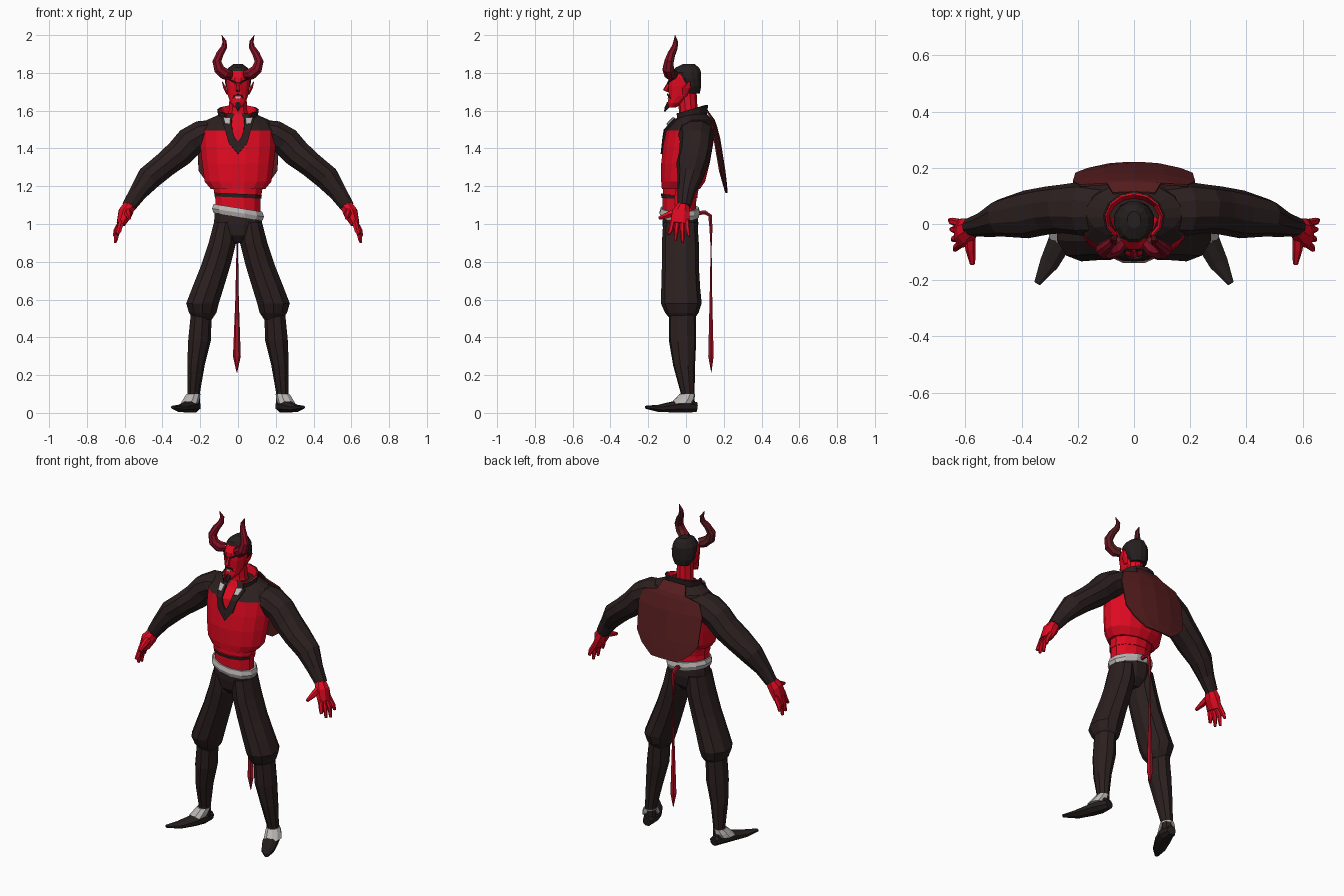
import bpy, bmesh, math
from mathutils import Vector


def mat(name, rgb):
    m = bpy.data.materials.new(name)
    m.diffuse_color = (*rgb, 1)
    return m


RED = mat("bright red", (0.75, 0.003, 0.015))
BLACK = mat("brown black", (0.025, 0.014, 0.014))
CAPE = mat("dark maroon", (0.10, 0.013, 0.014))
HORN = mat("horn crimson", (0.22, 0.005, 0.017))
TAIL = mat("tail crimson", (0.38, 0.006, 0.016))
WHITE = mat("pale grey", (0.50, 0.47, 0.47))
HAIR = mat("near black", (0.019, 0.013, 0.013))
X, Y, Z = Vector((1, 0, 0)), Vector((0, 1, 0)), Vector((0, 0, 1))


def finish(name, bm, mats, mirror=False, rule=None, thick=0):
    bmesh.ops.recalc_face_normals(bm, faces=bm.faces)
    bm.normal_update()
    if rule:
        for f in bm.faces:
            f.material_index = rule(f.calc_center_median(), f.normal)
    me = bpy.data.meshes.new(name)
    bm.to_mesh(me)
    bm.free()
    for m in mats:
        me.materials.append(m)
    ob = bpy.data.objects.new(name, me)
    bpy.context.collection.objects.link(ob)
    if thick:
        s = ob.modifiers.new("thickness", 'SOLIDIFY')
        s.thickness, s.offset = thick, 0
    if mirror:
        mod = ob.modifiers.new("mirror", 'MIRROR')
        mod.use_mirror_merge = False
    return ob


def loft(name, rings, mats, n=10, ref=Y, level=False, mirror=False, rule=None, tilt=0):
    """Rings are (x, y, z, half width, half depth along ref)."""
    bm = bmesh.new()
    pts = [Vector(r[:3]) for r in rings]
    loops = []
    for i, r in enumerate(rings):
        t = Z if level else (pts[min(i + 1, len(pts) - 1)] - pts[max(i - 1, 0)]).normalized()
        v = (ref - t * ref.dot(t)).normalized()
        u = v.cross(t)
        ring = []
        for k in range(n):
            a = 2 * math.pi * (k + 0.5) / n
            p = pts[i] + (u * math.cos(a) * r[3] + v * math.sin(a) * r[4]) * 1.03
            p.z += tilt * p.x
            ring.append(bm.verts.new(p))
        loops.append(ring)
    for a, b in zip(loops, loops[1:]):
        for k in range(n):
            j = (k + 1) % n
            bm.faces.new((a[k], a[j], b[j], b[k]))
    bm.faces.new(loops[0])
    bm.faces.new(loops[-1])
    return finish(name, bm, mats if isinstance(mats, list) else [mats], mirror, rule)


def sheet(name, rows, m, thick=0.006, mirror=False):
    bm = bmesh.new()
    g = [[bm.verts.new(p) for p in row] for row in rows]
    for a, b in zip(g, g[1:]):
        for k in range(len(a) - 1):
            bm.faces.new((a[k], a[k + 1], b[k + 1], b[k]))
    return finish(name, bm, [m], mirror, thick=thick)


# Torso: waist with front sash, vest with black yoke
loft("waist", [(0, -.035, 1.05, .12, .088), (0, -.035, 1.13, .12, .09),
               (0, -.02, 1.24, .14, .1)], RED, 12, level=True)
loft("waist_sash", [(0, -.035, 1.14, .124, .095), (0, -.035, 1.16, .127, .098)],
     [RED, BLACK], 12, level=True, tilt=-.05, rule=lambda c, n: int(c.y < -.06))
loft("vest", [(0, -.027, 1.185, .142, .1), (0, -.015, 1.225, .175, .115),
              (0, -.003, 1.32, .188, .127), (0, .01, 1.41, .197, .13),
              (0, .025, 1.495, .198, .131), (0, .043, 1.55, .165, .098),
              (0, .035, 1.585, .085, .07)], [RED, BLACK], 16, level=True,
     rule=lambda c, n: int(c.z > 1.5 and not (abs(c.x) < .03 and c.y < 0)))

# V neckline trim, pale lapels and standing collar
sheet("neckline_trim", [[(.034, -.064, 1.556), (.088, -.052, 1.556)],
                        [(.03, -.114, 1.497), (.068, -.108, 1.497)],
                        [(.018, -.12, 1.46), (.05, -.122, 1.43)],
                        [(0, -.122, 1.435), (0, -.130, 1.37)]], BLACK, .009, mirror=True)
sheet("lapel", [[(.04, -.072, 1.56), (.078, -.062, 1.563)],
                [(.042, -.102, 1.527), (.068, -.096, 1.53)]], WHITE, .008, mirror=True)
angles = [math.radians(a) for a in range(-50, 231, 28)]
for part, radii, m in (("collar", (.098, .108), BLACK), ("collar_lining", (.075, .101), RED)):
    sheet(part, [[(r * math.cos(a), .022 + r * .85 * math.sin(a),
                   z + lift * math.sin(a)) for a in angles]
                 for r, z, lift in zip(radii, (1.545, 1.605), (.01, .025))], m)

# Back cape panel
rows = [(1.60, .112, .075), (1.55, .148, .095), (1.525, .158, .19), (1.45, .178, .217),
        (1.28, .205, .208), (1.22, .212, .165), (1.165, .217, .09)]
sheet("cape", [[(w * k / 2, y - .6 * (w * k / 2) ** 2, z) for k in range(-2, 3)]
               for z, y, w in rows], CAPE, .008)

# Arms
loft("sleeve", [(.11, .05, 1.50, .055, .085), (.19, .055, 1.475, .076, .093),
                (.255, .054, 1.435, .08, .084), (.31, .048, 1.375, .076, .083),
                (.385, .034, 1.315, .068, .083), (.47, .022, 1.245, .067, .066),
                (.53, 0, 1.165, .048, .045), (.58, -.01, 1.09, .037, .033)],
     BLACK, 10, mirror=True)
loft("palm", [(.57, -.01, 1.105, .032, .03), (.596, -.025, 1.06, .04, .048),
              (.62, -.035, 1.0, .024, .052)], RED, 8, mirror=True)
for i, (x1, y0, y1, z1) in enumerate([(.638, -.069, -.093, .945), (.645, -.046, -.057, .91),
                                      (.65, -.021, -.018, .90), (.655, .003, .015, .935)]):
    loft("finger_%d" % (i + 1), [(.615, y0, 1.02, .016, .014), (x1 - .008, (y0 + y1) / 2, .965, .014, .013),
                                 (x1, y1, z1, .008, .007)], RED, 6, mirror=True)
loft("thumb", [(.585, -.035, 1.07, .022, .02), (.582, -.09, 1.05, .018, .018),
               (.575, -.143, 1.03, .009, .009)], RED, 6, ref=X, mirror=True)

# Hips, belt and trousers
loft("hips", [(0, -.03, .90, .04, .05), (0, -.03, .94, .105, .085),
              (0, -.03, 1.0, .128, .096), (0, -.032, 1.06, .124, .094)], BLACK, 12, level=True)
loft("belt", [(0, -.033, 1.038, .13, .1), (0, -.033, 1.06, .138, .107),
              (0, -.033, 1.085, .13, .1)], WHITE, 12, level=True, tilt=-.16)
loft("trouser_leg", [(.187, -.02, .495, .05, .06), (.187, -.022, .53, .074, .086),
                     (.188, -.025, .58, .088, .105), (.16, -.028, .66, .085, .1),
                     (.118, -.03, .78, .079, .095), (.083, -.03, .90, .074, .095),
                     (.066, -.03, 1.01, .062, .088)], BLACK, 10, level=True, mirror=True)

# Lower legs, spats and shoes
loft("stocking", [(.237, .01, .05, .034, .036), (.235, .008, .11, .033, .037),
                  (.224, -.01, .25, .046, .057), (.206, -.018, .38, .06, .071),
                  (.195, -.02, .54, .055, .07)], BLACK, 9, level=True, mirror=True)
loft("spat", [(.258, -.024, .05, .047, .056), (.247, -.006, .075, .043, .051),
              (.237, .007, .1, .037, .041)], WHITE, 9, level=True, mirror=True)
loft("shoe", [(.228, .057, .03, .026, .027), (.238, 0, .036, .042, .036),
              (.262, -.06, .032, .045, .031), (.302, -.14, .024, .036, .02),
              (.345, -.212, .03, .012, .008)], HAIR, 8, ref=Z, mirror=True)

# Neck and head
loft("neck", [(0, .02, 1.53, .065, .06), (0, .012, 1.60, .05, .048),
              (0, .005, 1.69, .045, .05)], RED, 10, level=True)
loft("head", [(0, -.075, 1.617, .02, .02), (0, -.055, 1.64, .04, .042),
              (0, -.027, 1.68, .054, .064), (0, -.018, 1.73, .062, .076),
              (0, -.012, 1.775, .064, .079), (0, -.005, 1.81, .052, .062)],
     RED, 12, level=True)
loft("hair", [(0, .037, 1.69, .046, .036), (0, .028, 1.73, .066, .053),
              (0, .014, 1.77, .071, .067), (0, .006, 1.802, .067, .075),
              (0, .007, 1.828, .05, .063), (0, .015, 1.847, .024, .03)],
     HAIR, 12, level=True)
loft("nose", [(0, -.09, 1.75, .006, .008), (0, -.108, 1.71, .013, .014),
              (0, -.092, 1.698, .008, .008)], RED, 6, level=True)
loft("ear", [(.055, -.005, 1.685, .006, .014), (.07, .003, 1.72, .009, .022),
             (.084, .018, 1.755, .002, .005)], RED, 6, level=True, mirror=True)
loft("goatee", [(0, -.085, 1.645, .015, .015), (0, -.099, 1.62, .014, .013),
                (0, -.112, 1.596, .004, .004)], HAIR, 6, level=True)
loft("brow", [(.01, -.095, 1.745, .005, .005), (.03, -.09, 1.756, .005, .005),
              (.05, -.07, 1.765, .003, .003)], HAIR, 5, mirror=True)
sheet("moustache", [[(0, -.099, 1.69), (.022, -.09, 1.682), (.03, -.078, 1.665)],
                    [(0, -.099, 1.683), (.02, -.09, 1.675), (.027, -.078, 1.655)]],
      HAIR, .006, mirror=True)
sheet("teeth", [[(-.015, -.093, 1.674), (.015, -.093, 1.674)],
                [(-.011, -.094, 1.664), (.011, -.094, 1.664)]], WHITE, .006)

# Curling horns, darker behind
loft("horn", [(.043, -.065, 1.79, .026, .026), (.07, -.085, 1.795, .031, .032),
              (.1, -.094, 1.82, .029, .031), (.112, -.09, 1.86, .024, .026),
              (.096, -.077, 1.9, .02, .021), (.074, -.06, 1.935, .016, .017),
              (.071, -.054, 1.965, .012, .013), (.086, -.058, 2.0, .001, .001)],
     [HORN, CAPE], 8, mirror=True, rule=lambda c, n: int(n.y > .2))

# Tail with spade tip
loft("tail", [(0, .05, 1.055, .012, .012), (0, .1, 1.062, .012, .012), (-.003, .127, 1.045, .011, .011),
              (-.004, .132, .98, .009, .009), (-.004, .133, .87, .003, .004),
              (-.005, .132, .6, .008, .009), (-.006, .132, .3, .016, .02),
              (-.006, .134, .215, .001, .002)], TAIL, 6, ref=X)
